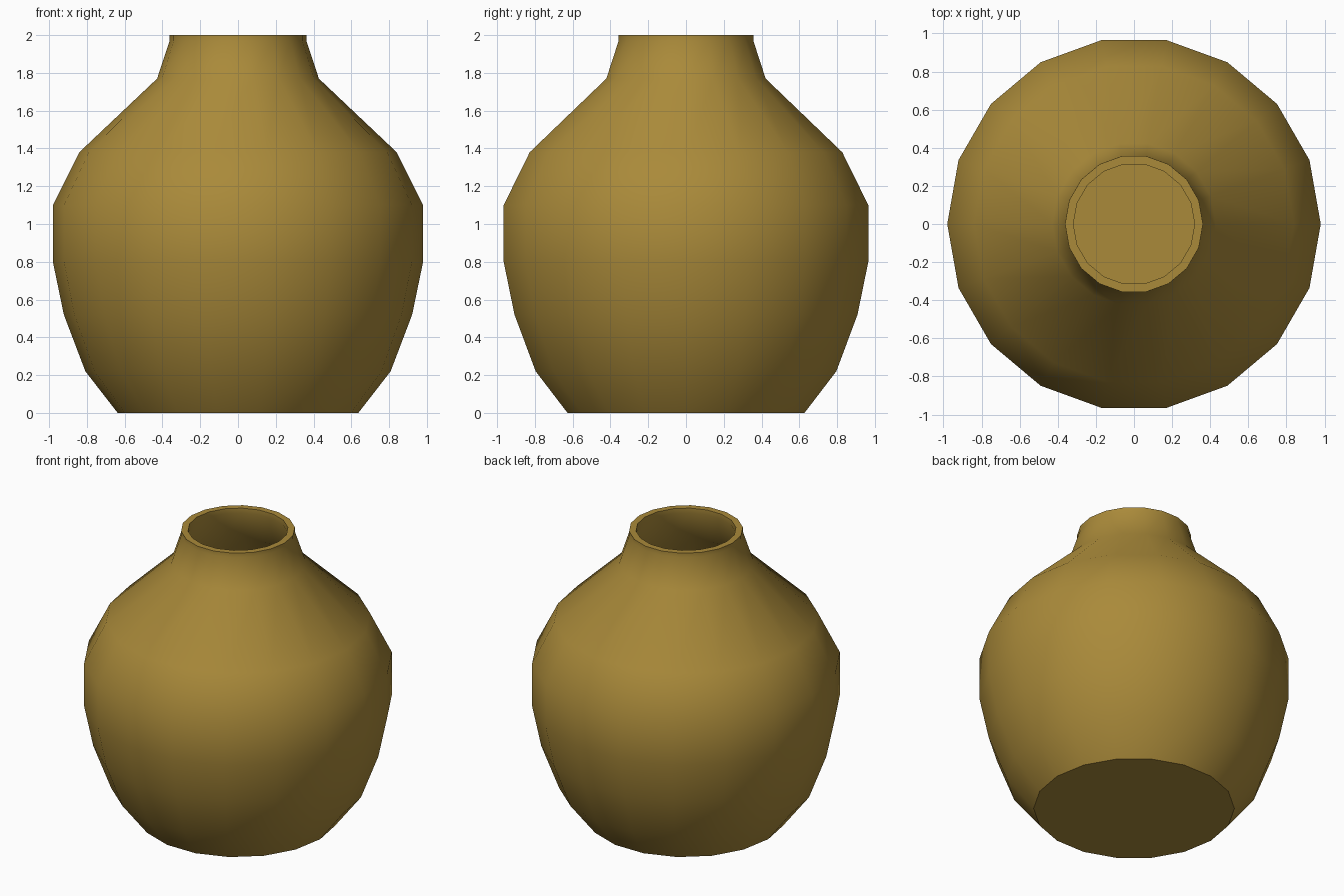
import bpy, bmesh, math

if "Cube" in bpy.data.objects:
    bpy.data.objects.remove(bpy.data.objects["Cube"])

SIDES = 18

# Closed wall profile (radius, height): outside going up, rim, inside going down
outer = [(0.637, 0.0), (0.808, 0.22), (0.922, 0.52), (0.98, 0.80), (0.98, 1.10),
         (0.84, 1.38), (0.428, 1.77), (0.362, 1.97), (0.362, 2.0)]
inner = [(0.318, 2.0), (0.318, 1.965), (0.388, 1.745), (0.806, 1.353), (0.935, 1.09),
         (0.935, 0.805), (0.879, 0.532), (0.768, 0.242), (0.614, 0.045)]

clay = bpy.data.materials.new("ochre clay")
clay.diffuse_color = (0.40, 0.254, 0.042, 1)
clay.use_nodes = True
clay.node_tree.nodes["Principled BSDF"].inputs["Base Color"].default_value = clay.diffuse_color

# Spin the profile into rings, then close the base and the inside floor
bm = bmesh.new()
rings = []
for r, z in outer + inner:
    rings.append([bm.verts.new((r * math.cos(2 * math.pi * i / SIDES),
                                r * math.sin(2 * math.pi * i / SIDES), z))
                  for i in range(SIDES)])
for a, b in zip(rings, rings[1:]):
    for i in range(SIDES):
        j = (i + 1) % SIDES
        bm.faces.new((a[i], a[j], b[j], b[i]))
bm.faces.new(rings[0][::-1])
bm.faces.new(rings[-1])
bmesh.ops.recalc_face_normals(bm, faces=bm.faces[:])

mesh = bpy.data.meshes.new("vase")
bm.to_mesh(mesh)
bm.free()
mesh.materials.append(clay)
vase = bpy.data.objects.new("vase", mesh)
bpy.context.collection.objects.link(vase)

# Smooth walls with crisp rim and base edges
bpy.context.view_layer.objects.active = vase
vase.select_set(True)
bpy.ops.object.shade_smooth_by_angle(angle=math.radians(35))
